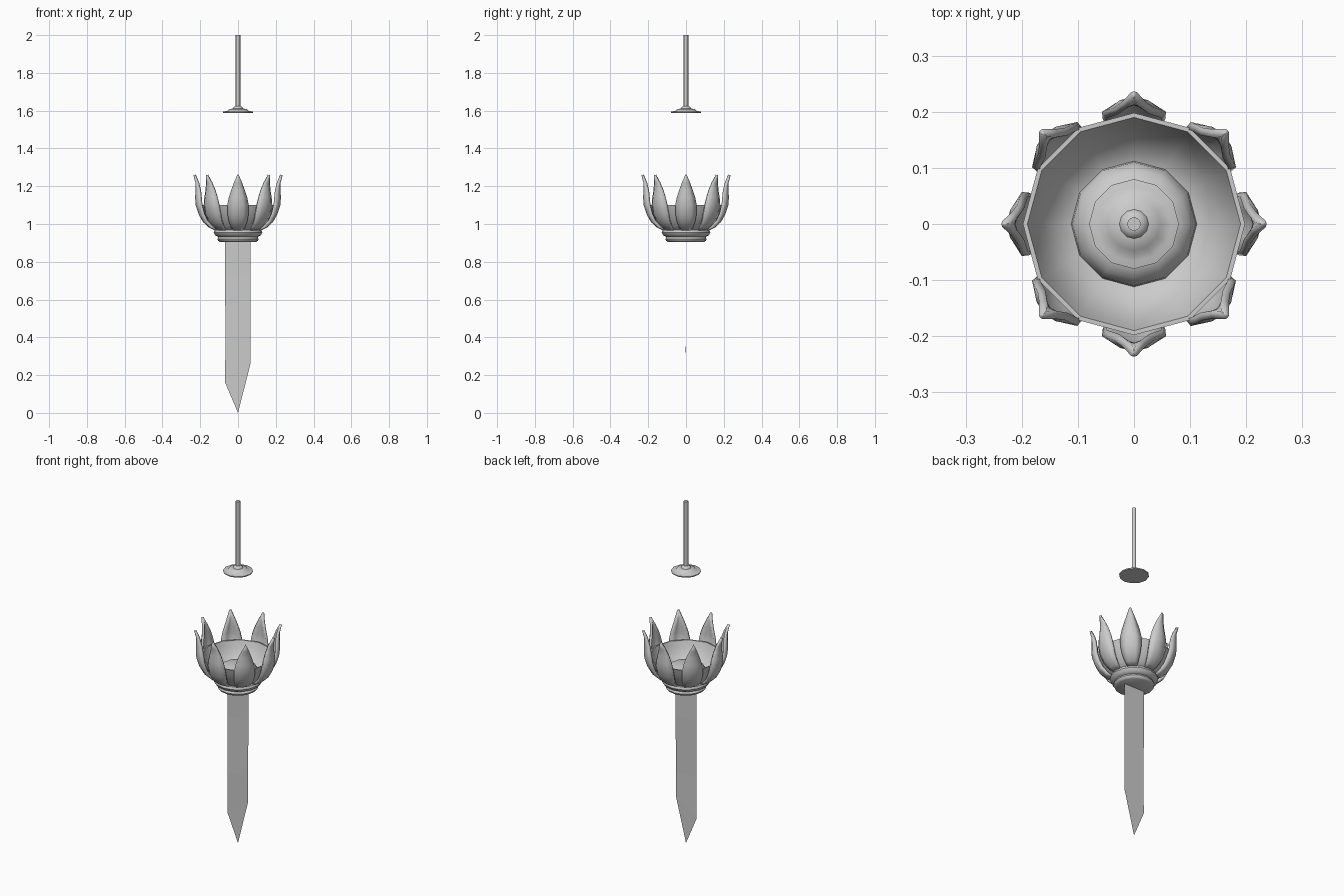
import bpy, bmesh
from math import sin, cos, pi

if "Cube" in bpy.data.objects:
    bpy.data.objects.remove(bpy.data.objects["Cube"])


def make(name, verts, faces, smooth=True, fix=True):
    me = bpy.data.meshes.new(name)
    me.from_pydata(verts, [], faces)
    bm = bmesh.new()
    bm.from_mesh(me)
    bmesh.ops.remove_doubles(bm, verts=bm.verts, dist=1e-5)
    if fix:
        bmesh.ops.recalc_face_normals(bm, faces=bm.faces)
    bm.to_mesh(me)
    bm.free()
    ob = bpy.data.objects.new(name, me)
    bpy.context.collection.objects.link(ob)
    if smooth:
        bpy.ops.object.select_all(action='DESELECT')
        ob.select_set(True)
        bpy.context.view_layer.objects.active = ob
        bpy.ops.object.shade_smooth_by_angle(angle=0.75)
    return ob


def lathe(name, profile, n=12, closed=False):
    """Spin an (r, z) profile about z; points at r = 0 close the ends."""
    verts = [(r * cos(2 * pi * k / n), r * sin(2 * pi * k / n), z)
             for r, z in profile for k in range(n)]
    rows = len(profile)
    faces = []
    for i in range(rows if closed else rows - 1):
        a, b = i * n, (i + 1) % rows * n
        for k in range(n):
            m = (k + 1) % n
            f = [a + k, a + m, b + m, b + k]
            if profile[i][0] == 0:
                f = [a, b + m, b + k]
            elif profile[(i + 1) % rows][0] == 0:
                f = [a + k, a + m, b]
            faces.append(f)
    return make(name, verts, faces)


# Ceiling rod and stepped mounting plate
lathe("hanging_rod", [(0, 1.60), (0.012, 1.60), (0.012, 2.0), (0, 2.0)])
lathe("mounting_plate", [(0, 1.588), (0.079, 1.588), (0.08, 1.594), (0.067, 1.597),
                         (0.055, 1.599), (0.047, 1.608), (0.026, 1.612),
                         (0.022, 1.62), (0.012, 1.624), (0, 1.624)])

# Bowl shell and the raised mound inside it
lathe("bowl", [(0, 0.955), (0.10, 0.955), (0.145, 0.99), (0.175, 1.04), (0.19, 1.075),
               (0.198, 1.10), (0.190, 1.10), (0.180, 1.07), (0.163, 1.035),
               (0.135, 1.0), (0.10, 0.985), (0, 0.985)])
lathe("bowl_mound", [(0.112, 0.99), (0.110, 1.01), (0.098, 1.03), (0.078, 1.042), (0, 1.045)])

# Two rounded collar rings under the bowl
lathe("upper_collar", [(0, 0.93), (0.10, 0.93), (0.121, 0.94), (0.129, 0.955),
                       (0.124, 0.969), (0.10, 0.976), (0, 0.976)], 16)
lathe("lower_collar", [(0, 0.905), (0.095, 0.905), (0.105, 0.911), (0.109, 0.92),
                       (0.105, 0.93), (0.09, 0.938), (0, 0.938)], 16)

# Eight cupped petals: rows of (outer radius, z, half width, cup depth)
rows = [(0.115, 0.962, 0.022, 0.004), (0.152, 0.98, 0.036, 0.008),
        (0.185, 1.01, 0.048, 0.014), (0.208, 1.05, 0.056, 0.020),
        (0.224, 1.10, 0.057, 0.024), (0.227, 1.14, 0.049, 0.024),
        (0.225, 1.18, 0.036, 0.018), (0.226, 1.22, 0.021, 0.008),
        (0.236, 1.258, 0.005, 0.001)]
us = (-1, -0.5, 0, 0.5, 1)
for p in range(8):
    a = p * pi / 4
    verts = []
    for r, z, w, cup in rows:
        for u in us:
            x, y = r - cup * u * u, w * u
            verts.append((x * cos(a) - y * sin(a), x * sin(a) + y * cos(a), z))
    n = len(us)
    faces = [(i * n + j, i * n + j + 1, (i + 1) * n + j + 1, (i + 1) * n + j)
             for i in range(len(rows) - 1) for j in range(n - 1)]
    petal = make(f"petal_{p + 1}", verts, faces, fix=False)
    mod = petal.modifiers.new("thickness", 'SOLIDIFY')
    mod.thickness = 0.014
    mod.offset = -1

# Thin hanging banner with an uneven pointed end
outline = [(-0.068, 0, 0.92), (-0.068, 0.002, 0.73), (-0.067, -0.002, 0.40),
           (-0.068, 0, 0.16), (0, 0, 0.0), (0.066, 0, 0.26),
           (0.065, -0.002, 0.40), (0.067, 0.002, 0.73), (0.067, 0, 0.92)]
make("banner", outline, [(0, 1, 7, 8), (1, 2, 6, 7), (2, 3, 5, 6), (3, 4, 5)],
     smooth=False)
